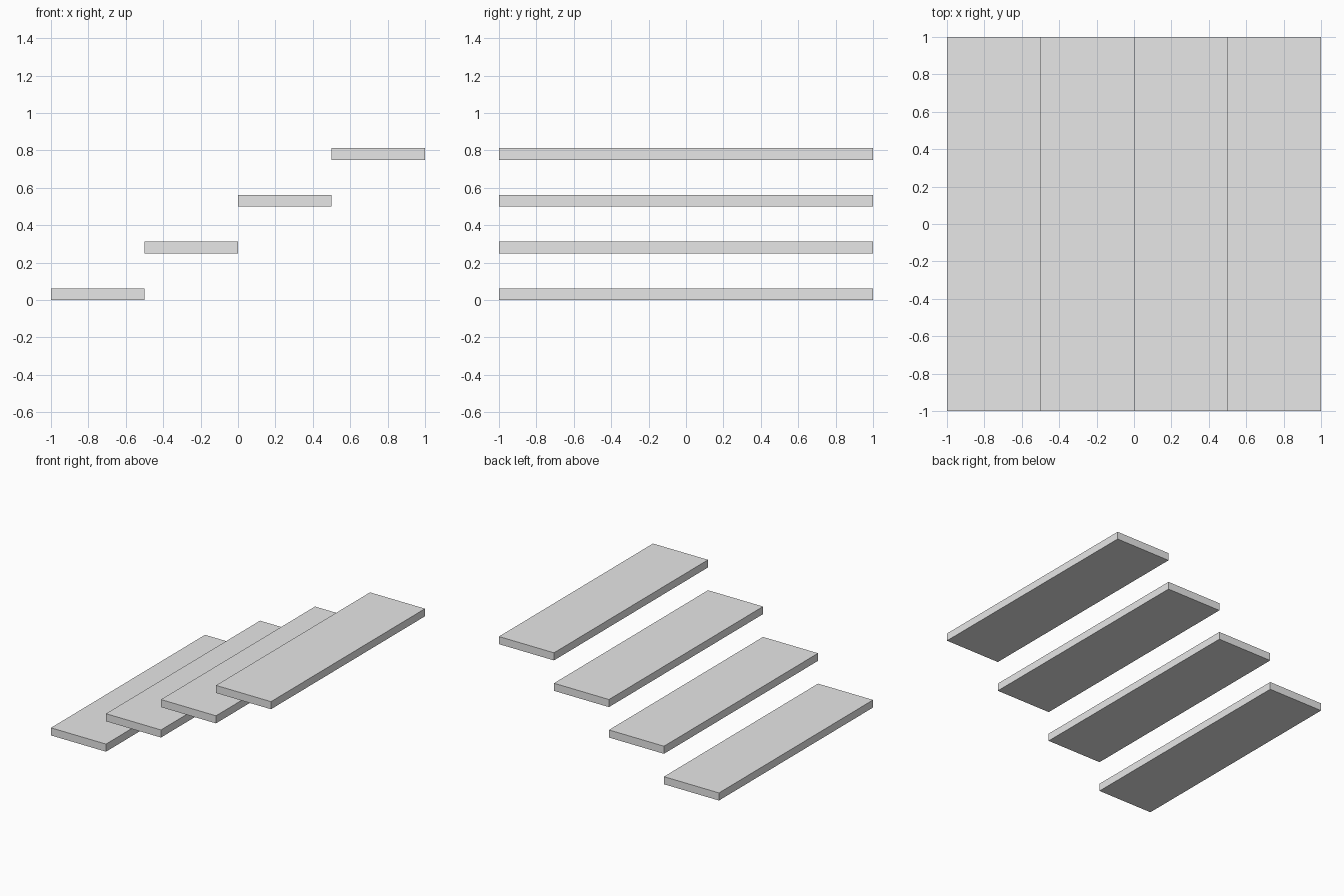
import bpy

# Remove the default cube
cube = bpy.data.objects.get("Cube")
if cube:
    bpy.data.objects.remove(cube, do_unlink=True)

STEPS = 4
RUN, RISE = 0.5, 0.25
WIDTH, THICKNESS = 2.0, 0.0625

# One plain grey for every tread
grey = bpy.data.materials.new("light_grey")
grey.use_nodes = True
grey.diffuse_color = (0.8, 0.8, 0.8, 1)
grey.node_tree.nodes["Principled BSDF"].inputs["Base Color"].default_value = (0.8, 0.8, 0.8, 1)


def add_tread(name, x, z):
    """Flat slab whose underside sits at height z."""
    bpy.ops.mesh.primitive_cube_add(size=1, location=(x, 0, z + THICKNESS / 2))
    tread = bpy.context.object
    tread.name = name
    tread.scale = (RUN, WIDTH, THICKNESS)
    bpy.ops.object.transform_apply(location=False, rotation=False, scale=True)
    tread.data.materials.append(grey)


# Floating treads climbing towards +x
for i in range(STEPS):
    add_tread(f"stair_tread_{i + 1}", (i - (STEPS - 1) / 2) * RUN, i * RISE)
